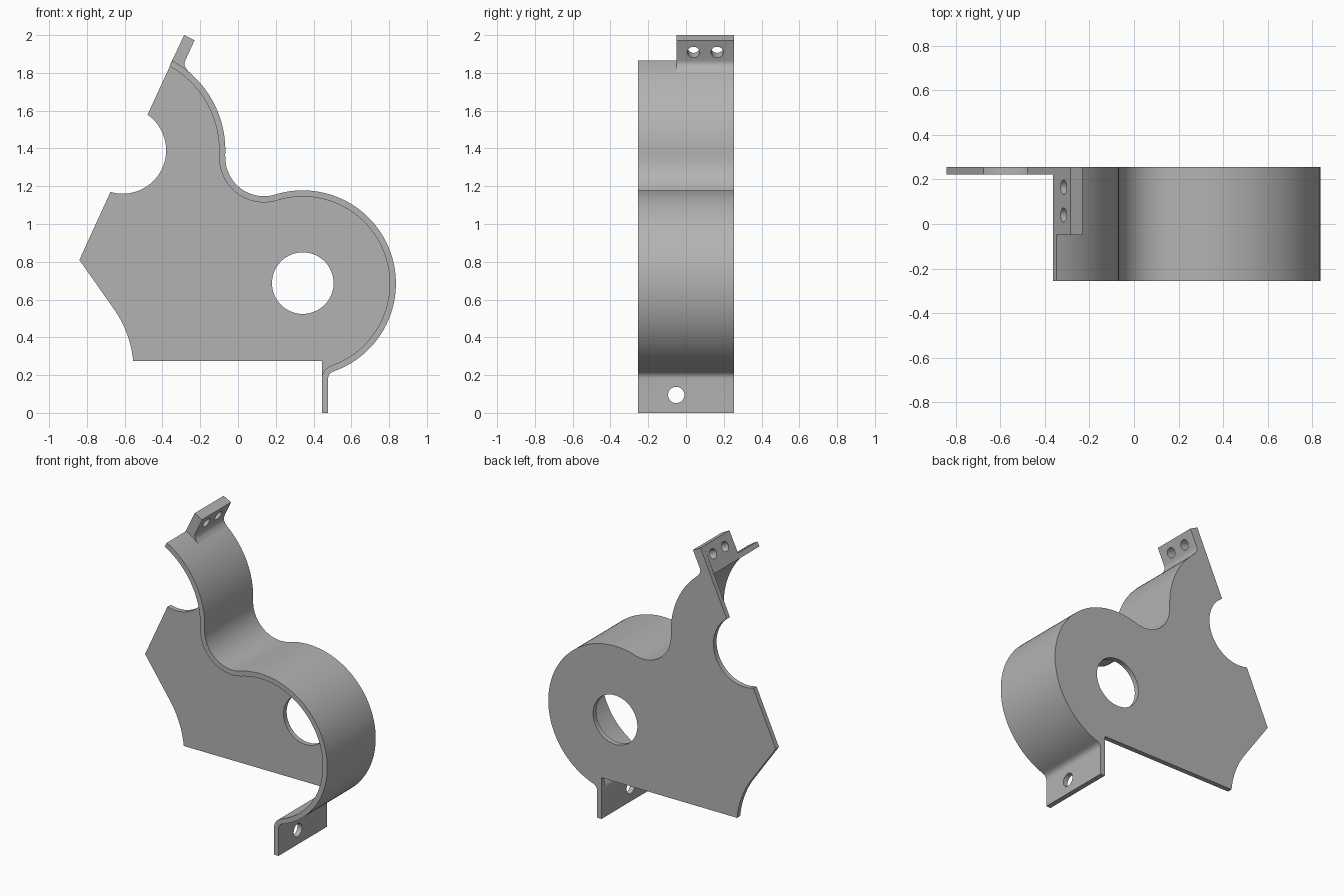
import bpy
import bmesh
from math import sin, cos, radians, atan2, degrees, hypot
from mathutils import Vector, Matrix

cube = bpy.data.objects.get("Cube")
if cube:
    bpy.data.objects.remove(cube, do_unlink=True)

metal = bpy.data.materials.new("plain_grey")
grey = (0.45, 0.45, 0.45, 1)
metal.use_nodes = True
metal.diffuse_color = grey
metal.node_tree.nodes["Principled BSDF"].inputs["Base Color"].default_value = grey

FRONT, BACK, SHEET = -0.255, 0.255, 0.033
INNER_BACK = BACK - SHEET


def arc(centre, r, start, end, step=3):
    """Points on an arc in the xz plane, angles in degrees."""
    n = max(3, int(abs(end - start) / step))
    angles = [radians(start + (end - start) * i / n) for i in range(n + 1)]
    return [(centre[0] + r * cos(a), centre[1] + r * sin(a)) for a in angles]


def angle(a, b):
    return degrees(atan2(b[1] - a[1], b[0] - a[0]))


def slab(name, outline, y0, y1):
    """Extrude an xz outline from y0 to y1."""
    bm = bmesh.new()
    face = bm.faces.new([bm.verts.new((x, y0, z)) for x, z in outline])
    out = bmesh.ops.extrude_face_region(bm, geom=[face])
    moved = [v for v in out["geom"] if isinstance(v, bmesh.types.BMVert)]
    bmesh.ops.translate(bm, verts=moved, vec=(0, y1 - y0, 0))
    bmesh.ops.recalc_face_normals(bm, faces=bm.faces)
    mesh = bpy.data.meshes.new(name)
    bm.to_mesh(mesh)
    bm.free()
    mesh.materials.append(metal)
    obj = bpy.data.objects.new(name, mesh)
    bpy.context.collection.objects.link(obj)
    return obj


def drill(obj, centre, axis, r):
    """Cut a round hole through a part."""
    bm = bmesh.new()
    turn = Vector(axis).to_track_quat("Z", "Y").to_matrix().to_4x4()
    bmesh.ops.create_cone(bm, cap_ends=True, segments=64, radius1=r, radius2=r,
                          depth=0.15, matrix=Matrix.Translation(centre) @ turn)
    mesh = bpy.data.meshes.new("hole_cutter")
    bm.to_mesh(mesh)
    bm.free()
    mesh.materials.append(metal)
    cutter = bpy.data.objects.new("hole_cutter", mesh)
    cutter.hide_render = True
    bpy.context.collection.objects.link(cutter)
    mod = obj.modifiers.new("hole", "BOOLEAN")
    mod.operation, mod.solver, mod.object = "DIFFERENCE", "EXACT", cutter
    bpy.context.view_layer.objects.active = obj
    bpy.ops.object.modifier_apply(modifier=mod.name)
    bpy.data.objects.remove(cutter, do_unlink=True)


# Centres and radii of the tangent arcs along the curved wall
neck, neck_r = (-0.61, 1.39), 0.543
dip, dip_r = (0.138, 1.352), 0.205
drum, drum_r = (0.343, 0.685), 0.493
bend, bend_r = (0.517, 0.181), 0.04


def wall_side(inset):
    """Wall line from the top end down to the flange foot."""
    a, b, c = angle(neck, dip), angle(drum, dip), angle(drum, bend)
    return (arc(neck, neck_r - inset, 61, a)
            + arc(dip, dip_r + inset, a + 180, b + 180)[1:]
            + arc(drum, drum_r - inset, b, c)[1:]
            + arc(bend, bend_r + inset, c + 180, 180, 8)[1:]
            + [(bend[0] - bend_r - inset, 0)])


outer, inner = wall_side(0), wall_side(SHEET)

# Curved wall with its bottom flange
wall = slab("curved_wall", outer + inner[::-1], FRONT, INNER_BACK)
drill(wall, (0.46, -0.052, 0.095), (1, 0, 0), 0.043)

# Slanted top tab with a small root fillet
tab_edge = [(-0.285, 2.0), (-0.23, 1.972), (-0.28, 1.864), (-0.284, 1.85),
            (-0.281, 1.835), (-0.274, 1.822), (-0.26, 1.805)]
tab = slab("top_tab", [inner[0]] + tab_edge, -0.05, INNER_BACK)
for y in (0.04, 0.165):
    drill(tab, (-0.287, y, 1.922), (0.909, 0, -0.417), 0.032)

# Back plate: left edge with its notch, tab, wall line, then the floor edge
notch_low, notch_high = (-0.675, 1.17), (-0.48, 1.577)
notch_r = hypot(notch_low[0] - neck[0], notch_low[1] - neck[1])
notch = arc(neck, notch_r, angle(neck, notch_low), angle(neck, notch_high))
scoop = arc((-1.13, 0.218), 0.578, 5.6, 36)
wall_line = [p for p in outer if p[0] > tab_edge[-1][0] + 0.005]
plate = slab("back_plate",
             scoop + [(-0.84, 0.81)] + notch + tab_edge + wall_line
             + [(inner[-1][0], 0), (inner[-1][0], 0.275)],
             INNER_BACK, BACK)
drill(plate, (0.343, 0.24, 0.687), (0, 1, 0), 0.163)

# Smooth the curves and keep the sheet edges crisp
bpy.ops.object.select_all(action="DESELECT")
for part in (wall, tab, plate):
    part.select_set(True)
bpy.context.view_layer.objects.active = plate
bpy.ops.object.shade_smooth_by_angle(angle=radians(30))
